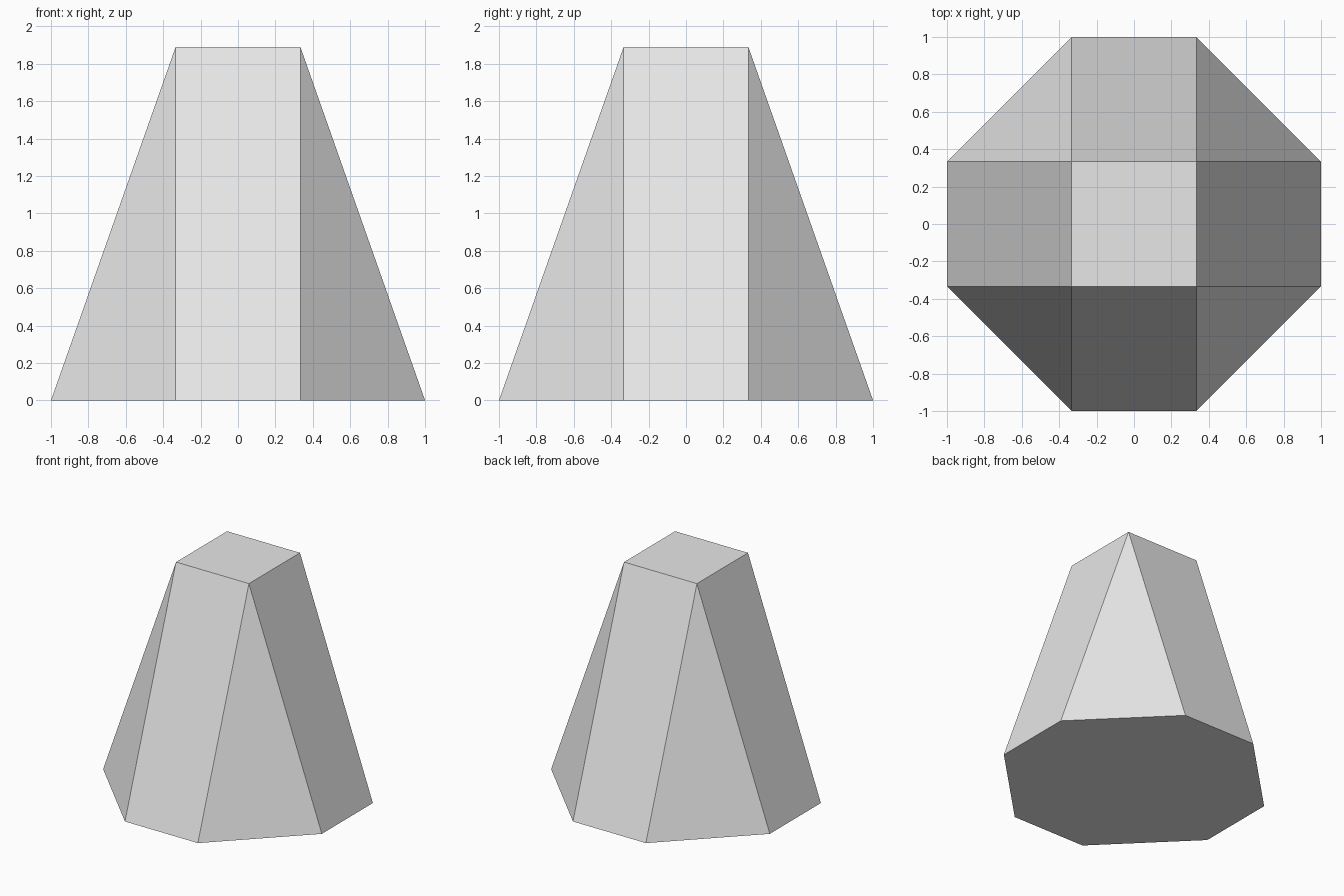
import bpy
import bmesh

cube = bpy.data.objects.get("Cube")
if cube:
    bpy.data.objects.remove(cube, do_unlink=True)

HEIGHT = 1.89
OUTER = 1.0
INNER = 1 / 3

# Plain grey material
grey = bpy.data.materials.new("light_grey")
grey.use_nodes = True
colour = (0.8, 0.8, 0.8, 1)
grey.diffuse_color = colour
grey.node_tree.nodes["Principled BSDF"].inputs["Base Color"].default_value = colour

# Octagonal base and square top
bm = bmesh.new()
corners = [(1, -1), (1, 1), (-1, 1), (-1, -1)]
base, top = [], []
for i, (sx, sy) in enumerate(corners):
    along_y = bm.verts.new((sx * INNER, sy * OUTER, 0))
    along_x = bm.verts.new((sx * OUTER, sy * INNER, 0))
    base += [along_y, along_x] if i % 2 == 0 else [along_x, along_y]
    top.append(bm.verts.new((sx * INNER, sy * INNER, HEIGHT)))

bm.faces.new(top)
bm.faces.new(base[::-1])

# Triangular corners alternating with four-sided walls
for i in range(4):
    a, b, c = base[2 * i], base[2 * i + 1], base[(2 * i + 2) % 8]
    bm.faces.new((a, b, top[i]))
    bm.faces.new((b, c, top[(i + 1) % 4], top[i]))

bmesh.ops.recalc_face_normals(bm, faces=bm.faces)
mesh = bpy.data.meshes.new("tapered_block")
bm.to_mesh(mesh)
bm.free()
mesh.materials.append(grey)
block = bpy.data.objects.new("tapered_block", mesh)
bpy.context.collection.objects.link(block)
